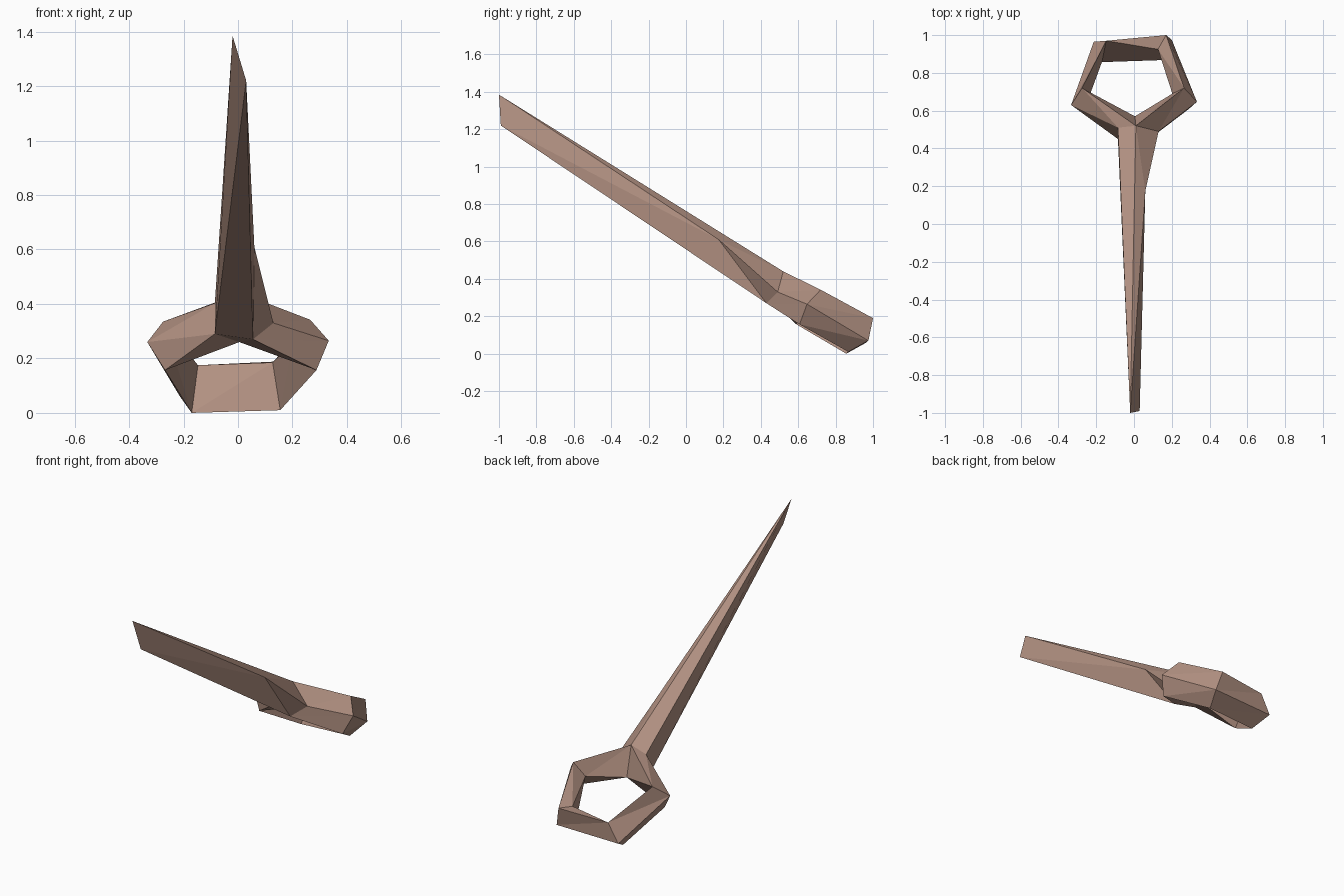
import bpy, bmesh

if "Cube" in bpy.data.objects:
    bpy.data.objects.remove(bpy.data.objects["Cube"])

mat = bpy.data.materials.new("dusty brown")
mat.diffuse_color = (0.44, 0.28, 0.22, 1)
mat.use_nodes = True
mat.node_tree.nodes["Principled BSDF"].inputs["Base Color"].default_value = mat.diffuse_color

# Ring cross-sections, each listed as top, outer, bottom, inner
left = [(-.275, .72, .335), (-.333, .63, .26), (-.268, .59, .157), (-.275, .72, .335)]
back_left = [(-.147, .97, .175), (-.213, .965, .06), (-.17, .857, 0), (-.147, .97, .175)]
back_right = [(.17, 1.0, .19), (.2, .975, .07), (.155, .868, .01), (.127, .925, .185)]
right = [(.265, .72, .342), (.333, .647, .265), (.288, .607, .157), (.203, .69, .26)]

# Front of the ring, where the shaft joins it
crown, inner = (.01, .52, .44), (.005, .57, .26)
left_hi, left_lo = (-.085, .51, .403), (-.085, .45, .29)
right_hi, right_lo = (.13, .49, .33), (.055, .43, .27)
front_l = [crown, left_hi, left_lo, inner]
front_r = [crown, right_hi, right_lo, inner]

# Shaft end edge and the peak of its side fin
tip_top, tip_low, fin = (-.02, -1, 1.385), (.03, -.99, 1.22), (.06, .175, .61)

bm = bmesh.new()
verts = {}


def face(*points):
    """Add a polygon as a triangle fan, sharing points and skipping slivers."""
    for i in range(1, len(points) - 1):
        tri = (points[0], points[i], points[i + 1])
        if len(set(tri)) == 3:
            for p in tri:
                if p not in verts:
                    verts[p] = bm.verts.new(p)
            bm.faces.new([verts[p] for p in tri])


def bridge(s1, s2):
    for k in range(4):
        n = (k + 1) % 4
        face(s1[k], s1[n], s2[n], s2[k])


# Ring segments
for a, b in ((left, front_l), (back_left, left), (back_left, back_right),
             (back_right, right), (right, front_r)):
    bridge(a, b)
face(left_lo, right_lo, inner)

# Tapered shaft with side fin
face(tip_top, left_hi, left_lo, tip_low)
face(tip_low, left_lo, right_lo)
face(tip_low, right_lo, fin, tip_top)
face(tip_top, fin, crown, left_hi)
face(fin, right_lo, right_hi)
face(fin, right_hi, crown)

bmesh.ops.recalc_face_normals(bm, faces=bm.faces)
mesh = bpy.data.meshes.new("ring_with_shaft")
bm.to_mesh(mesh)
bm.free()
mesh.materials.append(mat)
obj = bpy.data.objects.new("ring_with_shaft", mesh)
bpy.context.collection.objects.link(obj)
